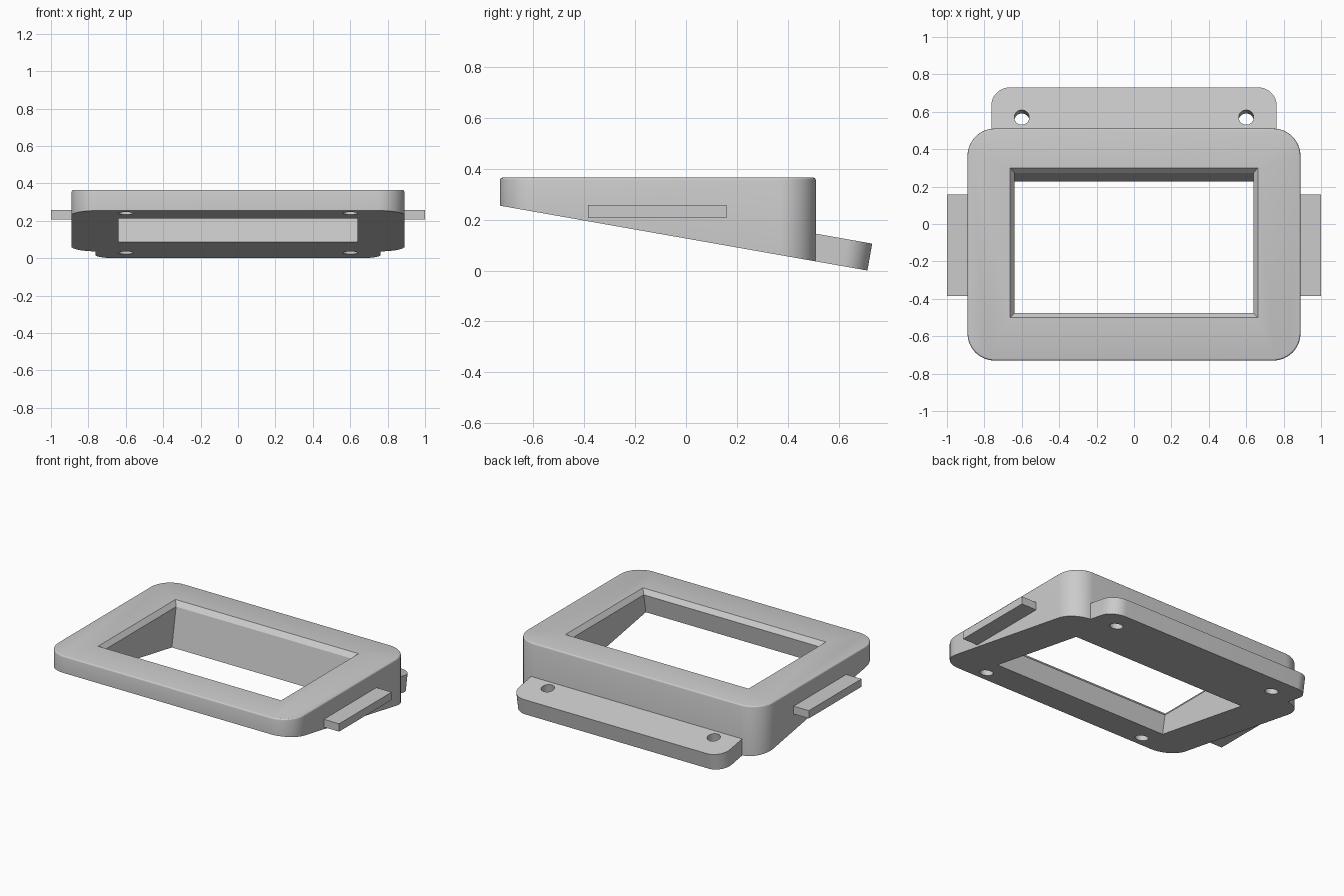
import bpy
import bmesh
from math import sin, cos, tan, pi, radians

TILT = radians(10)      # slope of the underside
BASE = 0.1256           # underside height at y = 0
TOP = 0.365

if "Cube" in bpy.data.objects:
    bpy.data.objects.remove(bpy.data.objects["Cube"], do_unlink=True)

grey = bpy.data.materials.new("light grey")
grey.use_nodes = True
grey.diffuse_color = (0.6, 0.6, 0.6, 1)
grey.node_tree.nodes["Principled BSDF"].inputs["Base Color"].default_value = (0.6, 0.6, 0.6, 1)


def arc(cx, cy, r, start, end, steps):
    return [(cx + r * cos(start + (end - start) * i / steps),
             cy + r * sin(start + (end - start) * i / steps)) for i in range(steps + 1)]


def rounded_rect(x, y0, y1, r):
    centres = [(x - r, y1 - r), (r - x, y1 - r), (r - x, y0 + r), (x - r, y0 + r)]
    points = []
    for i, (cx, cy) in enumerate(centres):
        points += arc(cx, cy, r, i * pi / 2, (i + 1) * pi / 2, 12)
    return points


def rect(x, y0, y1):
    return [(x, y1), (-x, y1), (-x, y0), (x, y0)]


def flat(outline, z):
    return [(x, y, z) for x, y in outline]


def tilted(outline, n):
    """Place an outline parallel to the underside, n above it."""
    return [(x, v * cos(TILT) + n * sin(TILT), BASE - v * sin(TILT) + n * cos(TILT))
            for x, v in outline]


def loft(name, rings):
    """Closed solid through a stack of equal-length rings."""
    bm = bmesh.new()
    loops = [[bm.verts.new(p) for p in ring] for ring in rings]
    count = len(loops[0])
    for low, high in zip(loops, loops[1:]):
        for i in range(count):
            j = (i + 1) % count
            bm.faces.new((low[i], low[j], high[j], high[i]))
    bm.faces.new(loops[0][::-1])
    bm.faces.new(loops[-1])
    bmesh.ops.recalc_face_normals(bm, faces=bm.faces)
    mesh = bpy.data.meshes.new(name)
    bm.to_mesh(mesh)
    bm.free()
    mesh.materials.append(grey)
    obj = bpy.data.objects.new(name, mesh)
    bpy.context.collection.objects.link(obj)
    return obj


def activate(obj):
    bpy.ops.object.select_all(action='DESELECT')
    obj.select_set(True)
    bpy.context.view_layer.objects.active = obj


def cut(obj, cutter):
    mod = obj.modifiers.new("cut", 'BOOLEAN')
    mod.operation = 'DIFFERENCE'
    mod.solver = 'EXACT'
    mod.object = cutter
    activate(obj)
    bpy.ops.object.modifier_apply(modifier=mod.name)
    bpy.data.objects.remove(cutter, do_unlink=True)


def screw_hole(obj, x, v, n0, n1):
    circle = arc(x, v, 0.04, 0, 2 * pi, 32)[:-1]
    cut(obj, loft("hole_cutter", [tilted(circle, n0), tilted(circle, n1)]))


# Wedge-shaped frame with a softened top rim
def frame_outline(inset):
    return rounded_rect(0.89 - inset, -0.73 + inset, 0.51 - inset, 0.145 - inset)


rim = 0.012
rings = [[(x, y, BASE - y * tan(TILT)) for x, y in frame_outline(0)]]
for i in range(4):
    a = i * pi / 6
    rings.append(flat(frame_outline(rim * (1 - cos(a))), TOP - rim * (1 - sin(a))))
frame = loft("frame", rings)

# Window opening: square to the underside, with a chamfer at the top
neck = TOP - 0.03
lean = (neck + 0.05) * tan(TILT)
cut(frame, loft("window_cutter", [
    flat(rect(0.638, -0.475 - lean, 0.272 - lean), -0.05),
    flat(rect(0.638, -0.475, 0.272), neck),
    flat(rect(0.662, -0.5, 0.3), TOP),
    flat(rect(0.686, -0.525, 0.328), TOP + 0.03)]))

# Rear mounting flange, parallel to the underside
end, half, r = 0.723, 0.763, 0.1
outline = ([(-half, 0.498), (half, 0.498)]
           + arc(half - r, end - r, r, 0, pi / 2, 12)
           + arc(r - half, end - r, r, pi / 2, pi, 12))
flange = loft("rear_flange", [tilted(outline, 0), tilted(outline, 0.107)])

# Screw holes: blind at the front, through at the rear
for x in (-0.6, 0.6):
    screw_hole(frame, x, -0.655, -0.05, 0.08)
    screw_hole(flange, x, 0.56, -0.05, 0.2)

# Side tabs
tabs = []
for side, name in ((1, "left_tab"), (-1, "right_tab")):
    plan = [(side * x, y) for x, y in ((0.86, -0.384), (1, -0.384), (1, 0.159), (0.86, 0.159))]
    tabs.append(loft(name, [flat(plan, 0.207), flat(plan, 0.258)]))

for part in [frame, flange] + tabs:
    activate(part)
    bpy.ops.object.shade_smooth_by_angle(angle=radians(25))
